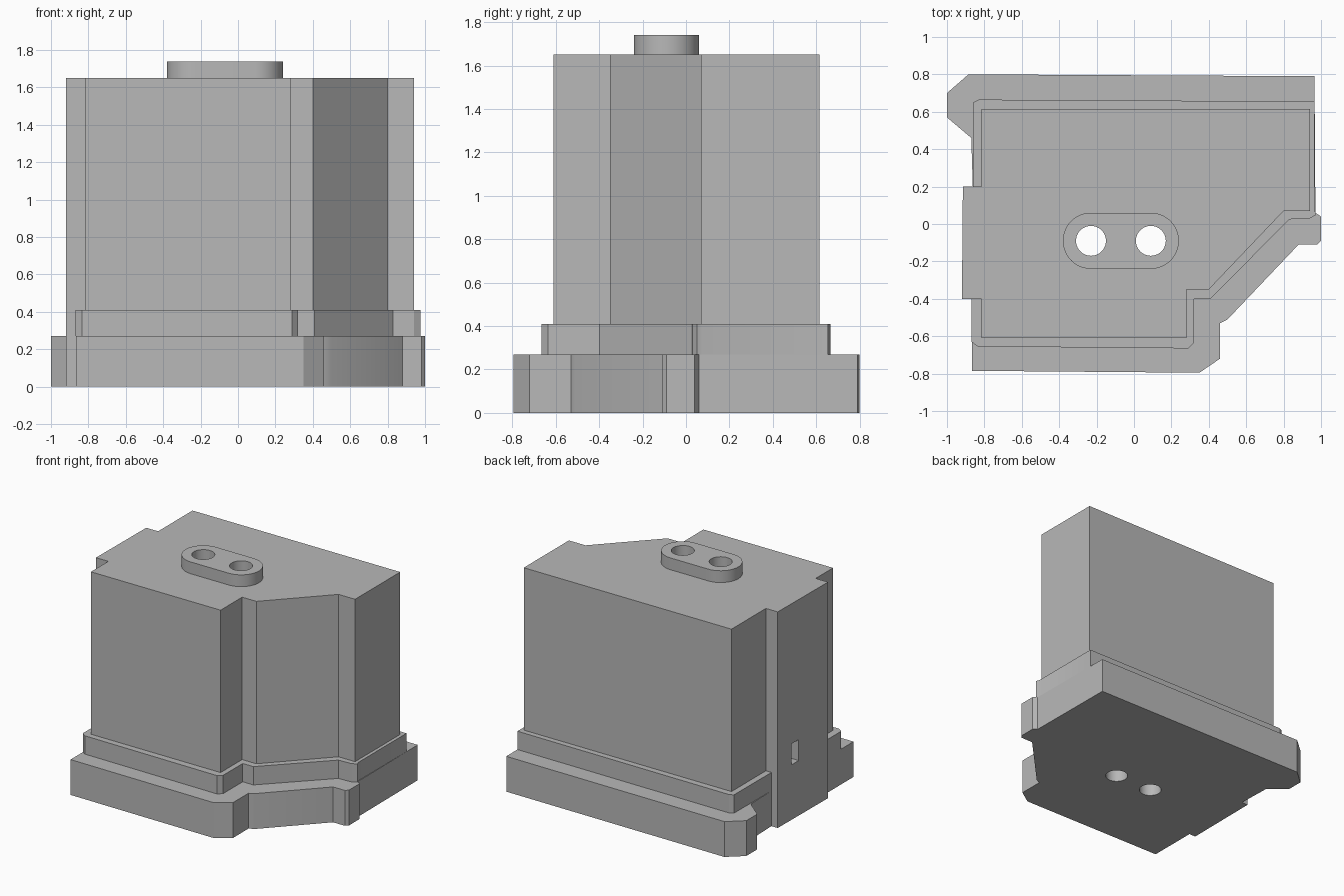
import bpy, bmesh, math

cube = bpy.data.objects.get("Cube")
if cube:
    bpy.data.objects.remove(cube, do_unlink=True)

grey = bpy.data.materials.new("plain grey")
grey.use_nodes = True
grey.diffuse_color = (0.48, 0.48, 0.48, 1)
grey.node_tree.nodes["Principled BSDF"].inputs["Base Color"].default_value = (0.48, 0.48, 0.48, 1)


def prism(name, outline, bottom, top):
    """Extrude a closed outline upwards between two heights."""
    bm = bmesh.new()
    face = bm.faces.new([bm.verts.new((x, y, bottom)) for x, y in outline])
    grown = bmesh.ops.extrude_face_region(bm, geom=[face])["geom"]
    verts = [v for v in grown if isinstance(v, bmesh.types.BMVert)]
    bmesh.ops.translate(bm, verts=verts, vec=(0, 0, top - bottom))
    bmesh.ops.recalc_face_normals(bm, faces=bm.faces)
    mesh = bpy.data.meshes.new(name)
    bm.to_mesh(mesh)
    bm.free()
    mesh.materials.append(grey)
    obj = bpy.data.objects.new(name, mesh)
    bpy.context.collection.objects.link(obj)
    return obj


def arc(cx, cy, radius, start, end, steps):
    angles = [math.radians(start + (end - start) * i / steps) for i in range(steps + 1)]
    return [(cx + radius * math.cos(a), cy + radius * math.sin(a)) for a in angles]


def cut(obj, cutter):
    bpy.ops.object.select_all(action="DESELECT")
    bpy.context.view_layer.objects.active = obj
    obj.select_set(True)
    mod = obj.modifiers.new("cut", "BOOLEAN")
    mod.operation = "DIFFERENCE"
    mod.solver = "EXACT"
    mod.object = cutter
    bpy.ops.object.modifier_apply(modifier=mod.name)


BASE_TOP, COLLAR_TOP, BODY_TOP, BOSS_TOP = 0.27, 0.41, 1.65, 1.74
HOLE_Y, HOLES_X = -0.09, (-0.23, 0.09)

# Key rib on the right side, shared by every layer
rib = [(-0.915, 0.2), (-0.92, -0.4)]

# Wide foot with a hooked back corner and a small lug
base = prism("base", [
    (-0.865, -0.4), (-0.865, -0.785), (0.35, -0.795), (0.46, -0.72), (0.46, -0.53),
    (0.5, -0.51), (0.88, -0.11), (0.98, -0.11), (1.0, -0.09), (1.0, 0.04),
    (0.97, 0.06), (0.965, 0.79), (-0.885, 0.8), (-1.0, 0.7), (-1.0, 0.57),
    (-0.87, 0.46), (-0.862, 0.2)] + rib, 0, BASE_TOP)

# Stepped collar
collar = prism("collar", [
    (-0.87, -0.4), (-0.87, -0.63), (-0.835, -0.655), (0.29, -0.665), (0.32, -0.635),
    (0.32, -0.4), (0.41, -0.4), (0.83, 0.025), (0.94, 0.03), (0.975, 0.05),
    (0.965, 0.075), (0.965, 0.655), (-0.83, 0.665), (-0.86, 0.65),
    (-0.862, 0.2)] + rib, BASE_TOP, COLLAR_TOP)

# Tall body
body = prism("body", [
    (-0.815, -0.4), (-0.815, -0.61), (0.28, -0.61), (0.28, -0.35), (0.4, -0.35),
    (0.8, 0.07), (0.94, 0.07), (0.94, 0.615), (-0.815, 0.615), (-0.815, 0.2)] + rib,
    COLLAR_TOP, BODY_TOP)

# Rounded boss on top
boss = prism("boss", arc(HOLES_X[1], HOLE_Y, 0.15, -90, 90, 24)
             + arc(HOLES_X[0], HOLE_Y, 0.15, 90, 270, 24), BODY_TOP, BOSS_TOP)

# Two round holes through everything
parts = [base, collar, body, boss]
for x in HOLES_X:
    drill = prism("drill", arc(x, HOLE_Y, 0.08, 0, 360, 40)[:-1], -0.2, 2)
    for part in parts:
        cut(part, drill)
    bpy.data.objects.remove(drill, do_unlink=True)

# Latch pocket in the rib
pocket = prism("pocket", [(-1, -0.05), (-0.82, -0.05), (-0.82, 0.035), (-1, 0.035)], 0.42, 0.58)
cut(body, pocket)
bpy.data.objects.remove(pocket, do_unlink=True)

for part in parts:
    bpy.ops.object.select_all(action="DESELECT")
    bpy.context.view_layer.objects.active = part
    part.select_set(True)
    bpy.ops.object.shade_smooth_by_angle(angle=math.radians(25))
